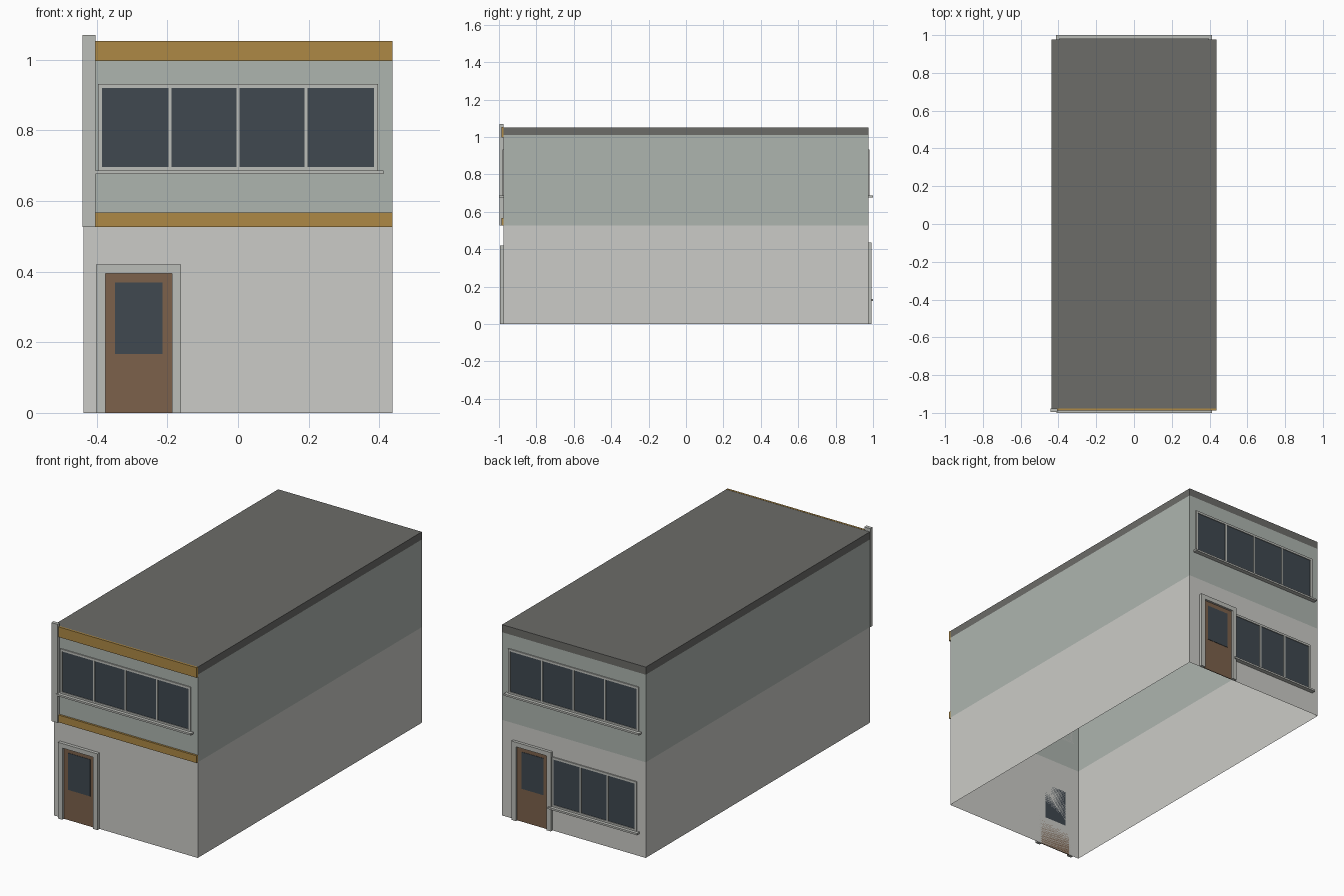
import bpy, bmesh
from mathutils import Vector

if "Cube" in bpy.data.objects:
    bpy.data.objects.remove(bpy.data.objects["Cube"])

HW, HD = 0.438, 0.976          # half width and depth of the shell
FLOOR, EAVE, TOP = 0.527, 1.01, 1.052


def material(name, rgb):
    m = bpy.data.materials.new(name)
    m.diffuse_color = (*rgb, 1)
    m.use_nodes = True
    m.node_tree.nodes["Principled BSDF"].inputs["Base Color"].default_value = m.diffuse_color
    return m


STONE = material("pale_render", (0.60, 0.60, 0.57))
GREEN = material("grey_green_render", (0.42, 0.46, 0.43))
TRIM = material("trim", (0.50, 0.51, 0.48))
ROOF = material("roof_grey", (0.15, 0.15, 0.14))
OCHRE = material("ochre", (0.42, 0.25, 0.06))
WOOD = material("wood", (0.20, 0.12, 0.07))
GLASS = material("dark_glass", (0.05, 0.065, 0.08))


def finish(name, bm, mat):
    me = bpy.data.meshes.new(name)
    bm.to_mesh(me)
    bm.free()
    ob = bpy.data.objects.new(name, me)
    me.materials.append(mat)
    bpy.context.collection.objects.link(ob)
    return ob


def shell(name, z0, z1, mat, cap=False):
    """Four single-sheet walls, open below, optionally capped."""
    bm = bmesh.new()
    ring = [(-HW, -HD), (HW, -HD), (HW, HD), (-HW, HD)]
    lo = [bm.verts.new((x, y, z0)) for x, y in ring]
    hi = [bm.verts.new((x, y, z1)) for x, y in ring]
    for i in range(4):
        j = (i + 1) % 4
        bm.faces.new((lo[i], lo[j], hi[j], hi[i]))
    if cap:
        bm.faces.new(hi)
    return finish(name, bm, mat)


def slabs(name, side, rects, depth, mat):
    """Boxes (x0, x1, z0, z1) standing proud of the facade by depth."""
    bm = bmesh.new()
    for x0, x1, z0, z1 in rects:
        vs = bmesh.ops.create_cube(bm, size=1)["verts"]
        size = Vector((x1 - x0, depth, z1 - z0))
        mid = Vector(((x0 + x1) / 2, side * (HD + depth / 2), (z0 + z1) / 2))
        for v in vs:
            v.co = v.co * size + mid
    return finish(name, bm, mat)


def window(name, side, x0, x1, z0, z1, panes, sill):
    """Framed strip of panes; x0..z1 is the outside of the frame."""
    b, m = 0.012, 0.009
    slabs(name + "_glass", side, [(x0 + b, x1 - b, z0 + b, z1 - b)], 0.002, GLASS)
    bars = [(x0, x1, z0, z0 + b), (x0, x1, z1 - b, z1),
            (x0, x0 + b, z0 + b, z1 - b), (x1 - b, x1, z0 + b, z1 - b)]
    for i in range(1, panes):
        c = x0 + b + (x1 - x0 - 2 * b) * i / panes
        bars.append((c - m / 2, c + m / 2, z0 + b, z1 - b))
    slabs(name + "_frame", side, bars, 0.006, TRIM)
    slabs(name + "_sill", side, [(sill[0], sill[1], z0 - 0.008, z0 + 0.002)], 0.024, TRIM)


def door(name, side, x0, x1, top, depth):
    """Half-glazed door in a raised surround."""
    b = 0.0265
    slabs(name + "_surround", side, [(x0, x0 + b, 0, top), (x1 - b, x1, 0, top),
                                     (x0 + b, x1 - b, top - 0.025, top)], depth, TRIM)
    slabs(name + "_leaf", side, [(x0 + b, x1 - b, 0, top - 0.025)], 0.004, WOOD)
    slabs(name + "_glass", side, [(x0 + b * 2, x1 - b * 2, top - 0.253, top - 0.05)], 0.006, GLASS)


# Building shell
shell("ground_floor_walls", 0, FLOOR, STONE)
shell("upper_floor_walls", FLOOR, EAVE, GREEN)
shell("flat_roof", EAVE, TOP, ROOF, cap=True)

# Front facade
slabs("front_bands", -1, [(-0.404, HW, 0.997, 1.053), (-0.404, HW, FLOOR, 0.567)], 0.011, OCHRE)
slabs("side_pilaster", -1, [(-0.441, -0.404, FLOOR, 1.07)], 0.02, TRIM)
window("front_upper_window", -1, -0.397, 0.397, 0.685, 0.932, 4, (-0.41, 0.412))
door("front_door", -1, -0.402, -0.161, 0.42, 0.018)

# Back facade
window("back_upper_window", 1, -0.397, 0.397, 0.685, 0.932, 4, (-0.412, 0.412))
window("back_lower_window", 1, -0.385, 0.134, 0.132, 0.407, 3, (-0.4, 0.145))
door("back_door", 1, 0.13, 0.37, 0.435, 0.016)
